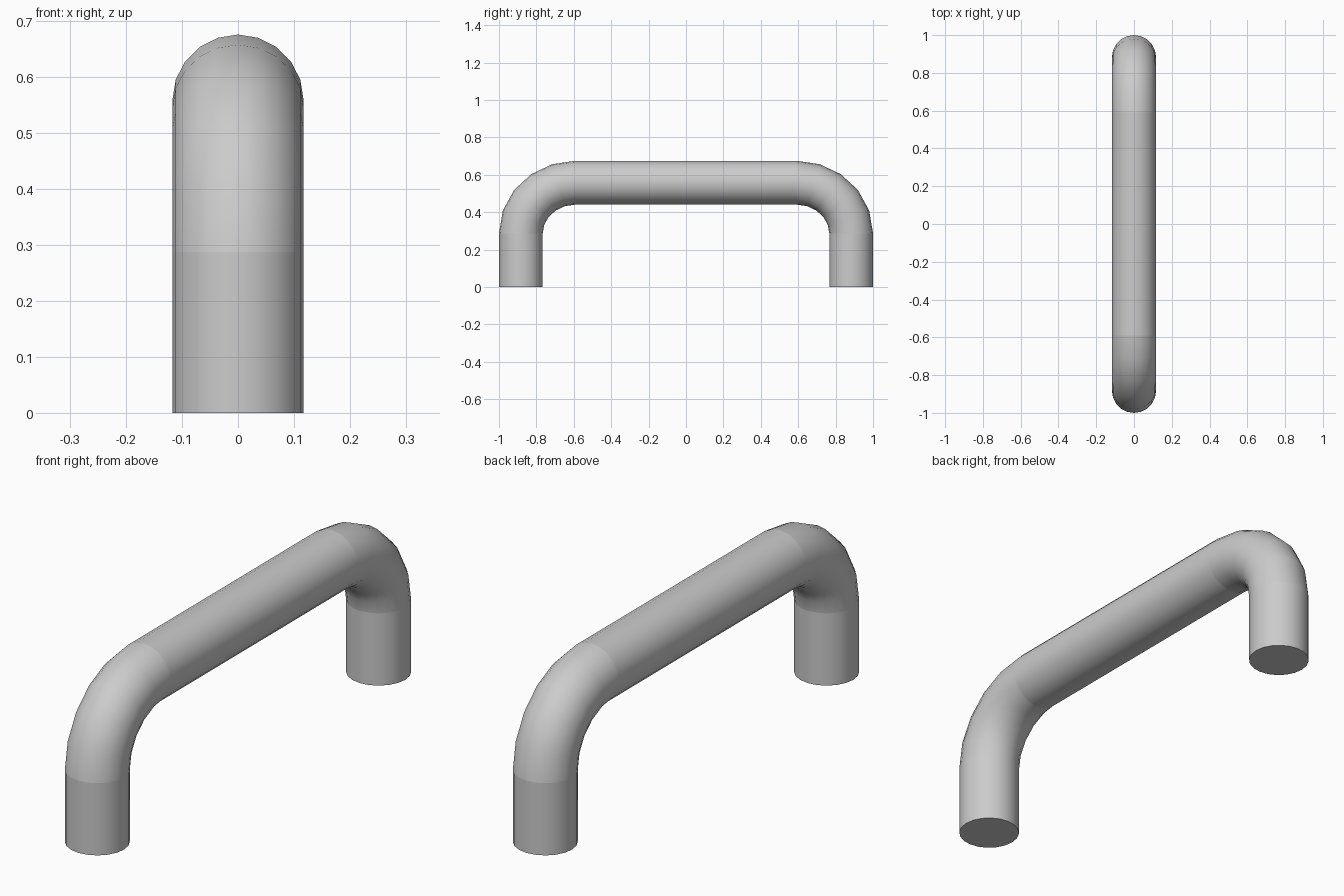
import bpy, bmesh, math
from mathutils import Vector

if "Cube" in bpy.data.objects:
    bpy.data.objects.remove(bpy.data.objects["Cube"])

SIDES, R = 20, 0.117          # tube cross-section
LEG_Y, BAR_Z = 0.883, 0.558   # centre lines of legs and bar
BEND_Y, BEND_Z = 0.59, 0.287  # where the bends meet bar and legs
STEPS = 5                     # segments per bend

# Half of the centre line: foot, then the bend up to the bar (point, outward normal)
a, b = LEG_Y - BEND_Y, BAR_Z - BEND_Z
half = [(-LEG_Y, 0.0, Vector((0, -1, 0)))]
for i in range(STEPS + 1):
    t = math.pi / 2 * i / STEPS
    c, s = math.cos(t), math.sin(t)
    half.append((-BEND_Y - a * c, BEND_Z + b * s, Vector((0, -c / a, s / b)).normalized()))

# Mirror it for the other side
path = half + [(-y, z, Vector((0, -n.y, n.z))) for y, z, n in reversed(half)]

# Sweep the round section along the path
bm = bmesh.new()
rings = []
for y, z, n in path:
    ring = []
    for k in range(SIDES):
        t = 2 * math.pi * k / SIDES
        ring.append(bm.verts.new(Vector((R * math.sin(t), y, z)) + n * R * math.cos(t)))
    rings.append(ring)
for r0, r1 in zip(rings, rings[1:]):
    for k in range(SIDES):
        j = (k + 1) % SIDES
        bm.faces.new((r0[k], r0[j], r1[j], r1[k]))

# Flat feet
bm.faces.new(rings[0])
bm.faces.new(rings[-1])
bmesh.ops.recalc_face_normals(bm, faces=bm.faces)

# Smooth tube, with crisp seams at the feet and where bends meet straight runs
for f in bm.faces:
    f.smooth = len(f.verts) == 4
last = len(rings) - 1
for i in (0, 1, 1 + STEPS, last - 1 - STEPS, last - 1, last):
    for k in range(SIDES):
        bm.edges.get((rings[i][k], rings[i][(k + 1) % SIDES])).smooth = False

mesh = bpy.data.meshes.new("handle")
bm.to_mesh(mesh)
bm.free()
bpy.context.collection.objects.link(bpy.data.objects.new("handle", mesh))
